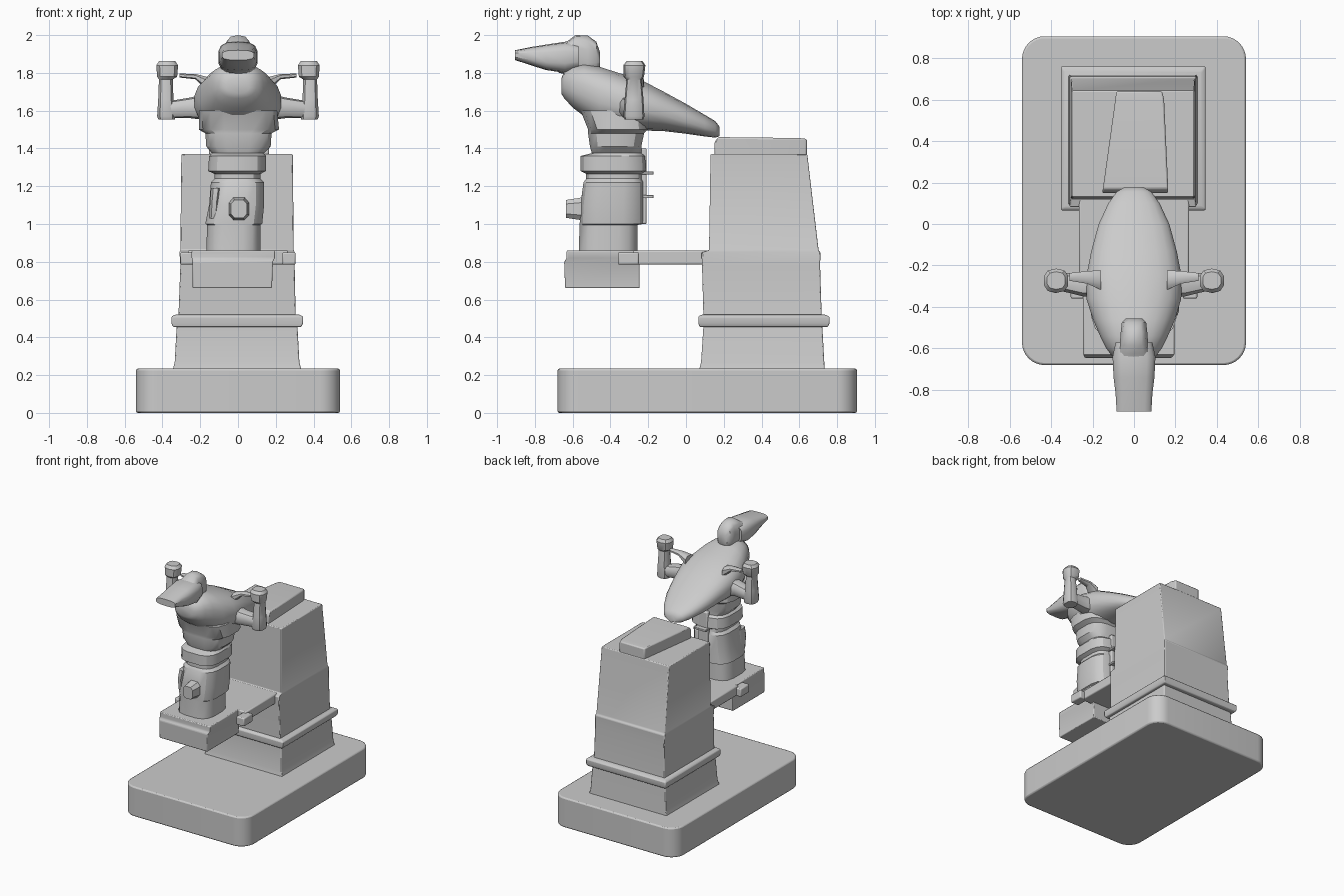
import bpy, bmesh, math
from mathutils import Vector


def finish(bm, name, bevel=0.0, segments=2, angle=35):
    """Turn a bmesh into an object, with optional bevel and angle-limited smoothing."""
    bmesh.ops.recalc_face_normals(bm, faces=bm.faces)
    me = bpy.data.meshes.new(name)
    bm.to_mesh(me)
    bm.free()
    ob = bpy.data.objects.new(name, me)
    bpy.context.collection.objects.link(ob)
    if bevel:
        m = ob.modifiers.new("bevel", 'BEVEL')
        m.width, m.segments, m.limit_method = bevel, segments, 'ANGLE'
    bpy.ops.object.select_all(action='DESELECT')
    ob.select_set(True)
    bpy.context.view_layer.objects.active = ob
    bpy.ops.object.shade_smooth_by_angle(angle=math.radians(angle))
    return ob


def se(v, p):
    return math.copysign(abs(v) ** (2 / p), v)


def loft(name, rings, axis='z', n=16, p=2.6, **kw):
    """Skin rings (position, min a, max a, min b, max b); n=4 gives rectangles."""
    bm = bmesh.new()
    loops = []
    for t, a0, a1, b0, b1 in rings:
        loop = []
        for i in range(n):
            if n == 4:
                u, v = ((-1, -1), (1, -1), (1, 1), (-1, 1))[i]
            else:
                ang = 2 * math.pi * (i + .5) / n
                u, v = se(math.cos(ang), p), se(math.sin(ang), p)
            a = (a0 + a1) / 2 + u * (a1 - a0) / 2
            b = (b0 + b1) / 2 + v * (b1 - b0) / 2
            co = {'z': (a, b, t), 'y': (a, t, b), 'x': (t, a, b)}[axis]
            loop.append(bm.verts.new(co))
        loops.append(loop)
    for l0, l1 in zip(loops, loops[1:]):
        for i in range(n):
            j = (i + 1) % n
            bm.faces.new((l0[i], l0[j], l1[j], l1[i]))
    bm.faces.new(loops[0])
    bm.faces.new(loops[-1])
    return finish(bm, name, **kw)


def box(name, x0, x1, y0, y1, z0, z1, bevel=0.008):
    return loft(name, [(z0, x0, x1, y0, y1), (z1, x0, x1, y0, y1)], n=4, bevel=bevel)


# rounded base slab
bm = bmesh.new()
ring = []
R = 0.11
for cx, cy, start in ((.54 - R, .905 - R, 0), (-.54 + R, .905 - R, 90),
                      (-.54 + R, -.68 + R, 180), (.54 - R, -.68 + R, 270)):
    for k in range(9):
        a = math.radians(start + k * 90 / 8)
        ring.append(bm.verts.new((cx + R * math.cos(a), cy + R * math.sin(a), 0)))
face = bm.faces.new(ring)
ext = bmesh.ops.extrude_face_region(bm, geom=[face])
bmesh.ops.translate(bm, vec=Vector((0, 0, .235)),
                    verts=[v for v in ext['geom'] if isinstance(v, bmesh.types.BMVert)])
finish(bm, "base_slab", bevel=0.01)

# tapered tower with flange band
loft("tower", [
    (.23, -.345, .335, .070, .735), (.27, -.335, .325, .080, .732),
    (.455, -.325, .315, .092, .722), (.52, -.315, .305, .092, .718),
    (.78, -.305, .300, .085, .710), (.85, -.310, .300, .082, .712),
    (.862, -.305, .295, .122, .702), (1.37, -.30, .29, .130, .642)], n=4, bevel=0.006)
loft("tower_band", [
    (.455, -.345, .335, .070, .752), (.475, -.352, .345, .066, .760),
    (.51, -.352, .345, .066, .760), (.52, -.335, .325, .080, .735)], n=4, bevel=0.006)

# skewed cap on the tower
loft("tower_cap", [
    (.15, -.155, .165, 1.36, 1.43), (.17, -.15, .165, 1.36, 1.46),
    (.60, -.09, .145, 1.36, 1.455), (.64, -.085, .135, 1.36, 1.45)],
    axis='y', n=4, bevel=0.008)

# bridge plate, hanging foot block and side brackets
box("bridge_plate", -.265, .265, -.28, .13, .785, .86)
loft("foot_block", [
    (.66, -.24, .18, -.64, -.245), (.80, -.24, .185, -.645, -.245),
    (.82, -.245, .195, -.632, -.245), (.86, -.245, .195, -.632, -.245)], n=4, bevel=0.006)
for s in (-1, 1):
    box(f"bridge_bracket_{'left' if s < 0 else 'right'}",
        s * .27 - .035, s * .27 + .035, -.36, -.25, .785, .85)

# layered figure column: plinth, legs, belts, waist
loft("column", [
    (.85, -.17, .12, -.57, -.255), (.995, -.165, .12, -.565, -.255),
    (1.0, -.175, .13, -.565, -.225), (1.10, -.155, .14, -.56, -.225),
    (1.22, -.145, .14, -.545, -.225), (1.24, -.125, .12, -.53, -.235),
    (1.265, -.125, .12, -.53, -.235), (1.28, -.16, .15, -.56, -.21),
    (1.36, -.155, .15, -.56, -.215), (1.375, -.14, .14, -.50, -.235),
    (1.41, -.17, .175, -.51, -.235), (1.48, -.175, .18, -.52, -.22),
    (1.50, -.21, .22, -.52, -.20), (1.60, -.21, .21, -.56, -.2)],
    n=16, p=3.2, angle=30)
loft("front_knob", [(-.635, -.04, .05, 1.03, 1.13), (-.57, -.05, .06, 1.02, 1.14),
                    (-.53, -.05, .06, 1.01, 1.15)], axis='y', n=8, p=3)
loft("side_pouch", [(1.03, -.155, -.105, -.54, -.44), (1.12, -.15, -.10, -.56, -.44),
                    (1.19, -.145, -.09, -.55, -.44)], n=8)
box("back_strap", -.04, .04, -.25, -.208, 1.0, 1.40)
for z in (1.145, 1.27):
    box("back_peg", -.05, .05, -.24, -.172, z - .008, z + .008, bevel=0.003)

# egg shaped torso sweeping back into a tail
loft("torso", [
    (.178, -.045, .045, 1.465, 1.515), (.155, -.085, .085, 1.457, 1.545),
    (.10, -.125, .125, 1.463, 1.578), (0, -.172, .172, 1.477, 1.637),
    (-.13, -.208, .208, 1.492, 1.708), (-.25, -.232, .232, 1.493, 1.77),
    (-.36, -.232, .23, 1.497, 1.802), (-.46, -.20, .20, 1.515, 1.835),
    (-.54, -.165, .165, 1.57, 1.85), (-.60, -.135, .135, 1.615, 1.84),
    (-.645, -.10, .10, 1.665, 1.81), (-.66, -.06, .06, 1.69, 1.77)],
    axis='y', n=20, p=2.4, angle=40)

# head with flat projecting bill
loft("head", [
    (-.455, -.04, .04, 1.83, 1.91), (-.475, -.06, .06, 1.80, 1.965),
    (-.52, -.065, .065, 1.78, 1.998), (-.585, -.07, .07, 1.78, 2.0),
    (-.625, -.085, .085, 1.79, 1.97), (-.67, -.085, .085, 1.80, 1.955),
    (-.72, -.06, .06, 1.83, 1.93)], axis='y', n=14, p=2.8, angle=40)
loft("bill", [
    (-.57, -.09, .09, 1.82, 1.95), (-.64, -.105, .105, 1.80, 1.965),
    (-.74, -.10, .10, 1.815, 1.95), (-.82, -.09, .09, 1.84, 1.937),
    (-.905, -.085, .085, 1.868, 1.92)], axis='y', n=14, p=3.2, angle=40)

# raised arms, mirrored: elbow, forearm with fist, thin handle
for s, side in ((-1, "left"), (1, "right")):
    def span(c, h):
        return s * c - h, s * c + h
    loft(f"forearm_{side}", [
        (1.553, *span(.378, .045), -.325, -.225), (1.57, *span(.38, .05), -.332, -.22),
        (1.66, *span(.382, .042), -.325, -.225), (1.765, *span(.382, .038), -.315, -.235),
        (1.78, *span(.375, .055), -.33, -.222), (1.84, *span(.375, .06), -.332, -.215),
        (1.862, *span(.375, .045), -.315, -.23)], n=10)
    loft(f"upper_arm_{side}", [
        (s * .17, -.36, -.22, 1.55, 1.69), (s * .25, -.35, -.24, 1.56, 1.67),
        (s * .37, -.32, -.23, 1.56, 1.65)], axis='x', n=10)
    loft(f"shoulder_handle_{side}", [
        (s * .16, -.32, -.22, 1.70, 1.78), (s * .225, -.29, -.225, 1.765, 1.795),
        (s * .31, -.275, -.235, 1.775, 1.797)], axis='x', n=8)
